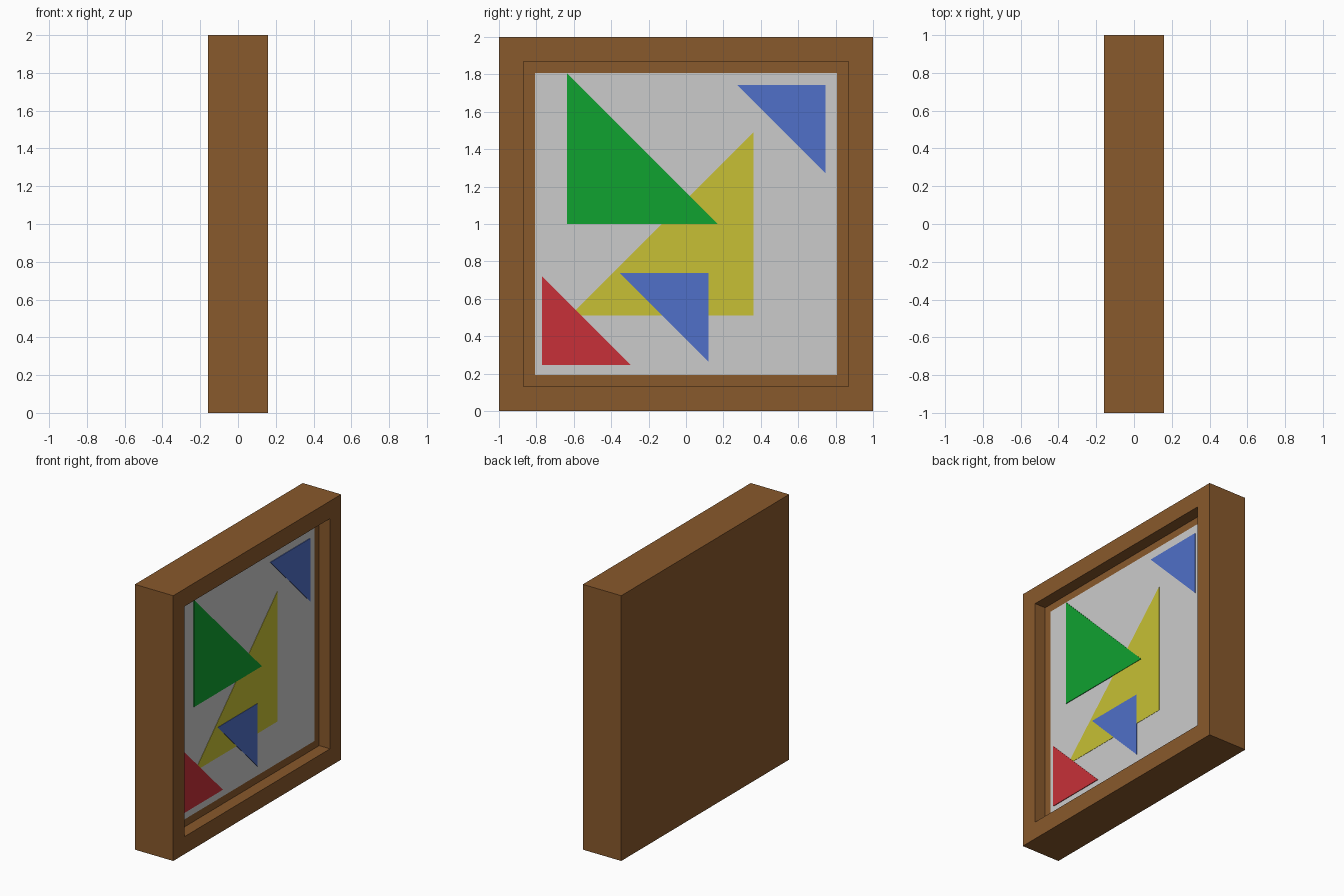
import bpy, bmesh

if "Cube" in bpy.data.objects:
    bpy.data.objects.remove(bpy.data.objects["Cube"])

HALF_DEPTH = 0.16
OPENING = 0.813      # half width of the frame opening
FLOOR_X = 0.07       # recess floor
CANVAS_X = 0.075     # canvas face


def material(name, rgb):
    m = bpy.data.materials.new(name)
    m.diffuse_color = (*rgb, 1)
    m.use_nodes = True
    m.node_tree.nodes["Principled BSDF"].inputs["Base Color"].default_value = m.diffuse_color
    return m


def finish(name, bm, mat=None):
    bmesh.ops.recalc_face_normals(bm, faces=bm.faces)
    me = bpy.data.meshes.new(name)
    bm.to_mesh(me)
    bm.free()
    ob = bpy.data.objects.new(name, me)
    bpy.context.collection.objects.link(ob)
    if mat:
        me.materials.append(mat)
    return ob


def slab(name, outline, x0, x1, mat=None):
    """Extrude a (y, z) outline from x0 to x1."""
    bm = bmesh.new()
    face = bm.faces.new([bm.verts.new((x0, y, z)) for y, z in outline])
    out = bmesh.ops.extrude_face_region(bm, geom=[face])
    for v in out["geom"]:
        if isinstance(v, bmesh.types.BMVert):
            v.co.x = x1
    return finish(name, bm, mat)


def square(r):
    return [(-r, 1 - r), (r, 1 - r), (r, 1 + r), (-r, 1 + r)]


# Wooden frame: a solid block with a square recess in its right face
bm = bmesh.new()
bmesh.ops.create_cube(bm, size=2)
for v in bm.verts:
    v.co.x *= HALF_DEPTH
    v.co.z += 1
bm.normal_update()
panel = max(bm.faces, key=lambda f: f.normal.x)
bmesh.ops.inset_region(bm, faces=[panel], thickness=1 - OPENING)
rim = bmesh.ops.extrude_discrete_faces(bm, faces=[panel])["faces"][0]
for v in rim.verts:
    v.co.x = FLOOR_X
finish("picture_frame", bm, material("wood", (0.25, 0.10, 0.025)))

# Grey canvas lying on the recess floor
slab("canvas", square(0.807), FLOOR_X, CANVAS_X)

# Right triangles: square corner (y, z), signed leg lengths, layer height
green = material("green", (0.005, 0.36, 0.03))
yellow = material("yellow", (0.57, 0.53, 0.035))
red = material("red", (0.57, 0.03, 0.04))
blue = material("blue", (0.08, 0.16, 0.58))
triangles = [
    ("yellow_triangle", 0.36, 0.51, -0.98, 0.98, 0.002, yellow),
    ("green_triangle", -0.635, 1.0, 0.805, 0.805, 0.005, green),
    ("red_triangle", -0.77, 0.246, 0.476, 0.476, 0.005, red),
    ("upper_blue_triangle", 0.747, 1.743, -0.474, -0.474, 0.005, blue),
    ("lower_blue_triangle", 0.12, 0.738, -0.474, -0.474, 0.005, blue),
]
for name, y, z, dy, dz, height, mat in triangles:
    slab(name, [(y, z), (y + dy, z), (y, z + dz)],
         CANVAS_X, CANVAS_X + height, mat)
